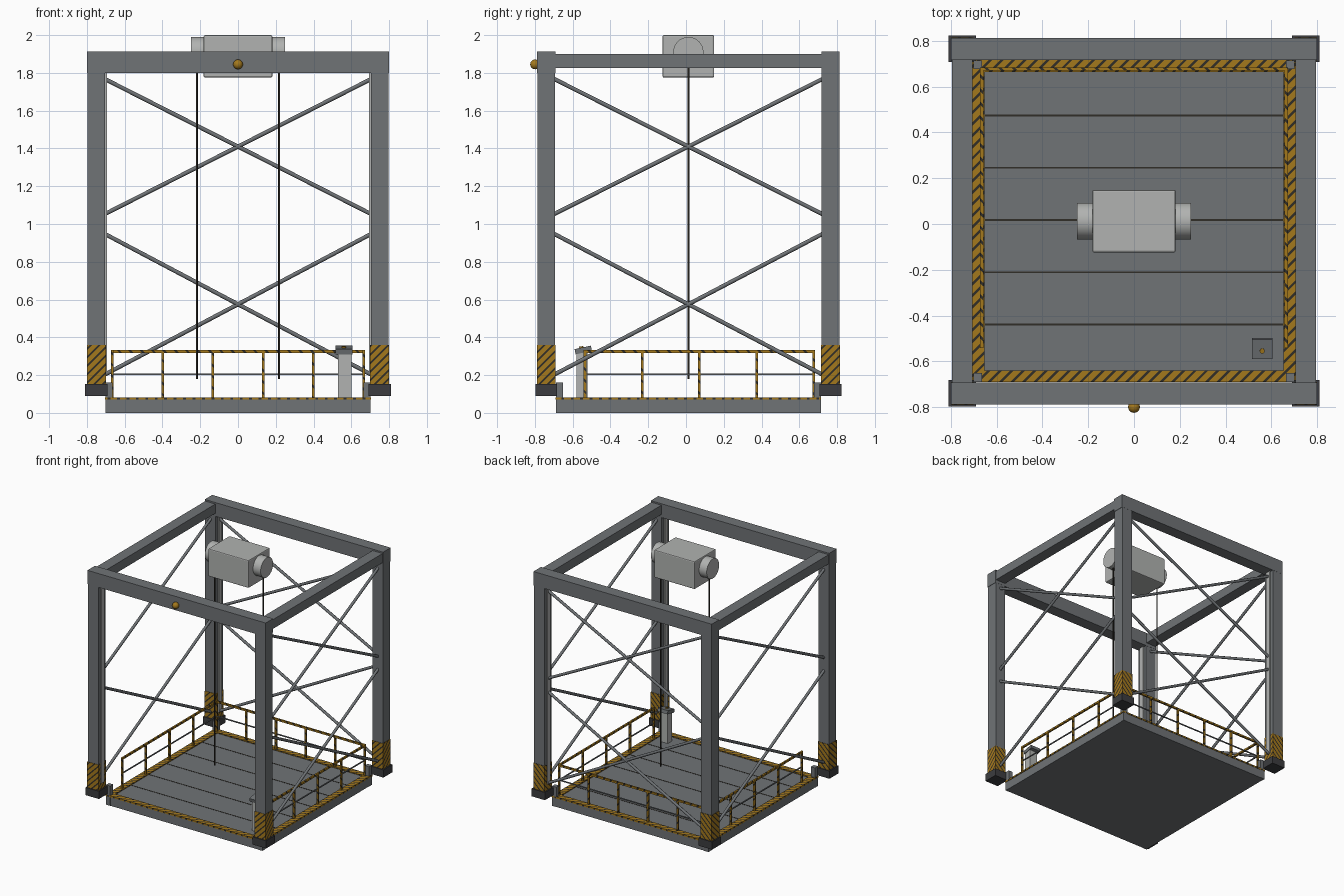
import bpy, bmesh, math
from mathutils import Vector

if "Cube" in bpy.data.objects:
    bpy.data.objects.remove(bpy.data.objects["Cube"])

CY = 0.0125          # centre of the frame in y


def mat(name, rgb):
    m = bpy.data.materials.new(name)
    m.diffuse_color = (*rgb, 1)
    m.use_nodes = True
    m.node_tree.nodes["Principled BSDF"].inputs["Base Color"].default_value = m.diffuse_color
    return m


STEEL = mat("steel_grey", (0.16, 0.172, 0.182))
LIGHT = mat("light_grey", (0.44, 0.45, 0.44))
DARK = mat("dark_rubber", (0.045, 0.046, 0.05))
OCHRE = mat("safety_ochre", (0.37, 0.19, 0.012))
BLACK = mat("stripe_black", (0.03, 0.026, 0.02))


def finish(name, bm, *mats):
    me = bpy.data.meshes.new(name)
    bm.to_mesh(me)
    bm.free()
    ob = bpy.data.objects.new(name, me)
    bpy.context.collection.objects.link(ob)
    for m in mats:
        me.materials.append(m)
    return ob


def add_box(bm, x0, x1, y0, y1, z0, z1):
    vs = bmesh.ops.create_cube(bm, size=1)["verts"]
    for v in vs:
        v.co = Vector(((x0 + x1) / 2 + v.co.x * (x1 - x0),
                       (y0 + y1) / 2 + v.co.y * (y1 - y0),
                       (z0 + z1) / 2 + v.co.z * (z1 - z0)))


def boxes(name, m, *dims):
    bm = bmesh.new()
    for d in dims:
        add_box(bm, *d)
    return finish(name, bm, m)


def striped(name, dims, normal, period, dark=0.3):
    """Boxes sliced by diagonal planes, with alternate slices black."""
    bm = bmesh.new()
    for d in dims:
        add_box(bm, *d)
    n = Vector(normal)
    vals = [v.co.dot(n) for v in bm.verts]
    for k in range(math.floor(min(vals) / period), math.ceil(max(vals) / period) + 1):
        for t in (k, k + dark):
            bmesh.ops.bisect_plane(bm, geom=bm.verts[:] + bm.edges[:] + bm.faces[:],
                                   plane_co=n * (t * period / n.length_squared), plane_no=n)
    for f in bm.faces:
        f.material_index = int((f.calc_center_median().dot(n) / period) % 1 < dark)
    return finish(name, bm, OCHRE, BLACK)


def rod(name, m, a, b, r, seg=8):
    a, b = Vector(a), Vector(b)
    bm = bmesh.new()
    bmesh.ops.create_cone(bm, cap_ends=True, segments=seg, radius1=r, radius2=r, depth=(b - a).length)
    ob = finish(name, bm, m)
    ob.location = (a + b) / 2
    ob.rotation_mode = 'QUATERNION'
    ob.rotation_quaternion = (b - a).to_track_quat('Z', 'Y')
    if seg > 4:
        for f in ob.data.polygons:
            f.use_smooth = len(f.vertices) == 4
    return ob


# Columns with rubber feet, hazard bands and inner guide rails
W = 0.047
C = 0.7525
for sx in (-1, 1):
    for sy in (-1, 1):
        x, y = sx * 0.75, CY + sy * C
        boxes("column", STEEL, (x - W, x + W, y - W, y + W, 0.15, 1.91))
        boxes("foot", DARK, (x - 0.06, x + 0.06, y - 0.058, y + 0.058, 0.09, 0.152))
        striped("hazard_band", [(x - 0.05, x + 0.05, y - 0.05, y + 0.05, 0.152, 0.36)],
                (1, 1, -1), 0.045)
        gx = sx * 0.6985
        boxes("guide_rail", LIGHT, (gx - 0.006, gx + 0.006, y - 0.02, y + 0.02, 0.2, 1.8))

# Top beams
for s in (-1, 1):
    y = CY + s * C
    boxes("cross_beam", STEEL, (-0.8, 0.8, y - 0.048, y + 0.048, 1.80, 1.912))
    x = s * 0.75
    boxes("side_beam", STEEL, (x - 0.045, x + 0.045, CY - 0.71, CY + 0.71, 1.825, 1.90))

# Cross bracing on the back and both sides
for z0, z1 in ((1.05, 1.77), (0.20, 0.95)):
    for a, b in ((z0, z1), (z1, z0)):
        rod("back_brace", STEEL, (-0.71, CY + C, a), (0.71, CY + C, b), 0.011)
        for sx in (-1, 1):
            rod("side_brace", STEEL, (sx * 0.75, CY - 0.715, a), (sx * 0.75, CY + 0.715, b), 0.011)

# Platform slab, plank seams and corner guide shoes
P = 0.70
boxes("platform", STEEL, (-P, P, CY - P, CY + P, 0, 0.075))
boxes("plank_seams", BLACK, *[(-0.655, 0.655, y - 0.004, y + 0.004, 0.074, 0.0765)
                              for y in (CY + 0.005 + i * 0.228 for i in range(-2, 3))])
boxes("corner_shoes", STEEL, *[(x - 0.019, x + 0.019, CY + y - 0.019, CY + y + 0.019, 0, 0.16)
                               for x in (-0.683, 0.683) for y in (-0.683, 0.683)])

# Hazard border on the deck
I = 0.652
striped("deck_border", [(-0.705, 0.705, CY - 0.703, CY - I, 0.070, 0.082),
                        (-0.705, 0.705, CY + I, CY + 0.703, 0.070, 0.082),
                        (-0.705, -I, CY - I, CY + I, 0.070, 0.082),
                        (I, 0.705, CY - I, CY + I, 0.070, 0.082)], (1, -1, 0), 0.05)

# Railing on three sides
R, T = 0.665, 0.007
YB, YF = 0.677, -0.535
posts = [(-R + i * 2 * R / 5, YB) for i in range(6)]
posts += [(s * R, YF + i * (YB - YF) / 4) for s in (-1, 1) for i in range(4)]
striped("railing_posts", [(x - T, x + T, y - T, y + T, 0.08, 0.33) for x, y in posts],
        (1, 1, 1), 0.06, 0.25)
striped("top_rails", [(-R - T, R + T, YB - T, YB + T, 0.317, 0.332)] +
        [(s * R - T, s * R + T, YF - T, YB - T, 0.317, 0.332) for s in (-1, 1)],
        (1, 1, 1), 0.06, 0.25)
boxes("mid_rails", STEEL, (-R, R, YB - 0.004, YB + 0.004, 0.201, 0.209),
      *[(s * R - 0.004, s * R + 0.004, YF, YB, 0.201, 0.209) for s in (-1, 1)])

# Control console with tilted head and button
boxes("console_body", LIGHT, (0.53, 0.60, -0.58, -0.522, 0.078, 0.325))
head = boxes("console_head", STEEL, (-0.045, 0.045, -0.044, 0.044, -0.014, 0.014))
head.location = (0.56, -0.544, 0.333)
head.rotation_euler.x = math.radians(12)
rod("console_button", OCHRE, (0.56, -0.553, 0.34), (0.56, -0.555, 0.352), 0.011, 12)

# Hoist housing, drums and cables
hoist = boxes("hoist_housing", LIGHT, (-0.182, 0.182, CY - 0.137, CY + 0.137, 1.775, 2.0))
bev = hoist.modifiers.new("bevel", 'BEVEL')
bev.width = 0.008
bev.segments = 2
for s in (-1, 1):
    rod("hoist_drum", LIGHT, (s * 0.17, CY, 1.91), (s * 0.25, CY, 1.91), 0.08, 32)
    rod("cable", BLACK, (s * 0.218, CY, 0.18), (s * 0.218, CY, 1.9), 0.005)

# Warning lamp on the front beam
bm = bmesh.new()
bmesh.ops.create_uvsphere(bm, u_segments=16, v_segments=10, radius=0.026)
for f in bm.faces:
    f.smooth = True
lamp = finish("warning_lamp", bm, OCHRE)
lamp.location = (0, -0.799, 1.845)
